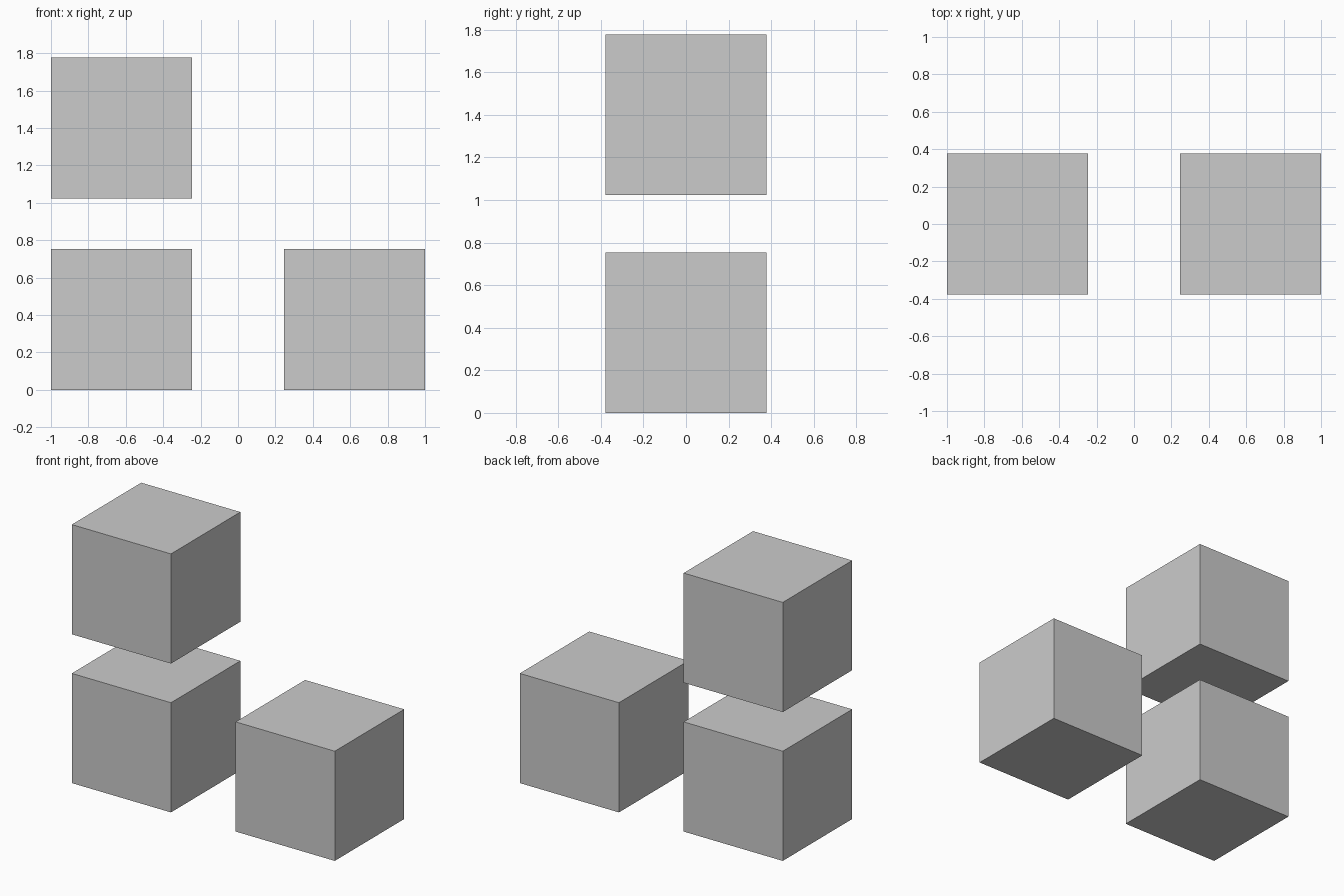
import bpy

if "Cube" in bpy.data.objects:
    bpy.data.objects.remove(bpy.data.objects["Cube"])

SIZE = 0.754          # edge length of every cube
X = 1 - SIZE / 2      # outer faces sit at x = -1 and x = 1


def cube(name, x, base):
    bpy.ops.mesh.primitive_cube_add(size=SIZE, location=(x, 0, base + SIZE / 2))
    bpy.context.object.name = name


# Two cubes on the floor and one floating above the left one
cube("lower_left_cube", -X, 0)
cube("lower_right_cube", X, 0)
cube("upper_left_cube", -X, 1.023)
